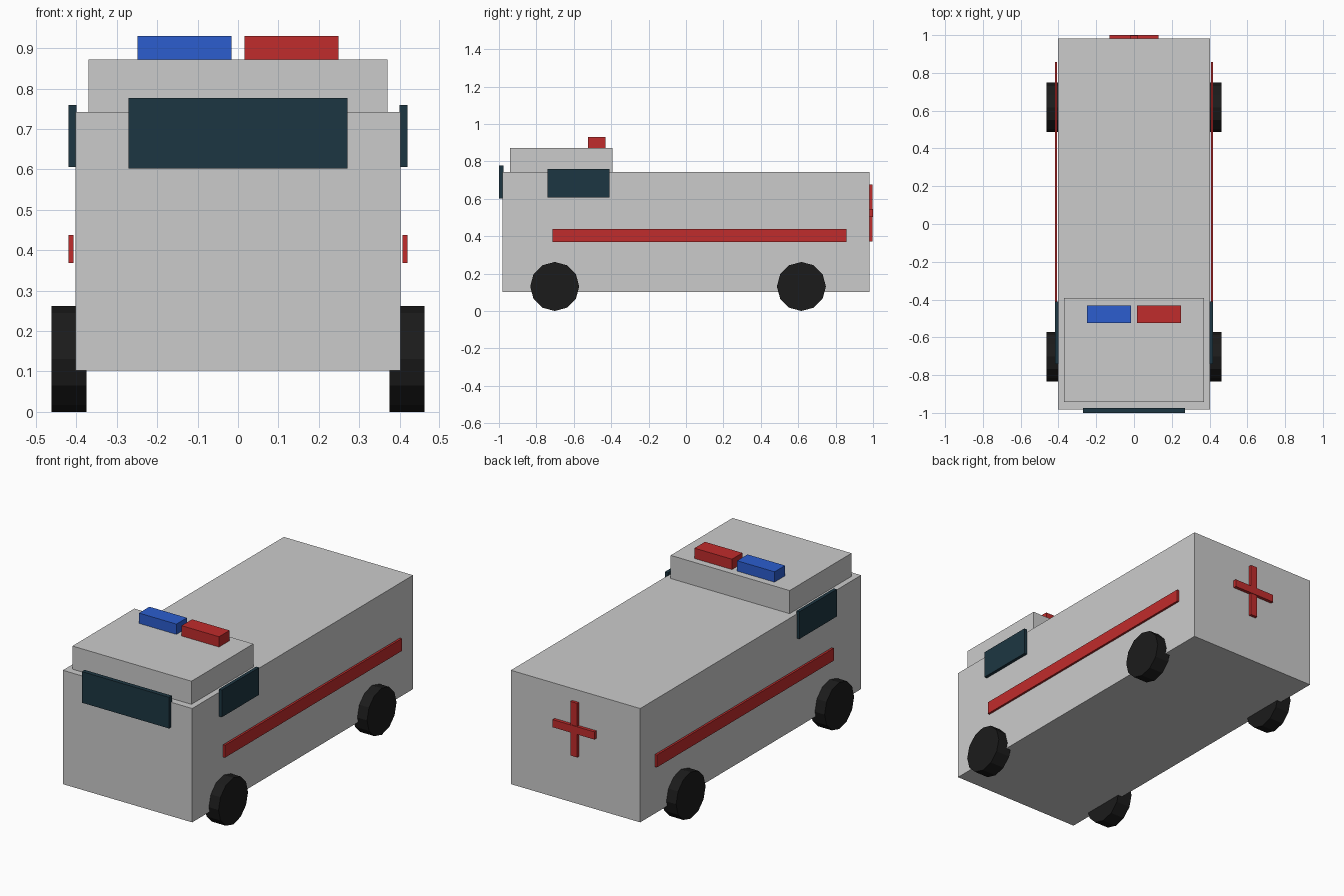
import bpy
from math import pi

if "Cube" in bpy.data.objects:
    bpy.data.objects.remove(bpy.data.objects["Cube"])


def mat(name, rgb):
    m = bpy.data.materials.new(name)
    m.diffuse_color = (*rgb, 1)
    m.use_nodes = True
    m.node_tree.nodes["Principled BSDF"].inputs["Base Color"].default_value = m.diffuse_color
    return m


red = mat("red", (0.53, 0.025, 0.025))
blue = mat("blue", (0.025, 0.11, 0.62))
glass = mat("glass", (0.012, 0.037, 0.054))
rubber = mat("rubber", (0.011, 0.011, 0.011))
white = mat("body_paint", (0.68, 0.69, 0.7))


def box(name, x, y, z, m):
    """Box from (min, max) ranges on each axis."""
    bpy.ops.mesh.primitive_cube_add(size=1, location=[(a + b) / 2 for a, b in (x, y, z)])
    o = bpy.context.object
    o.name = name
    o.scale = [b - a for a, b in (x, y, z)]
    o.data.materials.append(m)
    return o


# Body and raised cab roof
box("body", (-0.402, 0.402), (-0.981, 0.981), (0.102, 0.742), white)
box("cab_roof", (-0.37, 0.37), (-0.942, -0.392), (0.735, 0.872), white)

# Windshield
box("windshield", (-0.271, 0.271), (-1.0, -0.975), (0.602, 0.777), glass)

# Roof lights
box("blue_light", (-0.249, -0.016), (-0.524, -0.431), (0.87, 0.93), blue)
box("red_light", (0.016, 0.249), (-0.524, -0.431), (0.87, 0.93), red)

# Rear cross
box("cross_upright", (-0.021, 0.021), (0.978, 0.997), (0.371, 0.675), red)
box("cross_bar", (-0.13, 0.13), (0.982, 1.0), (0.502, 0.545), red)

for side, s in (("left", -1), ("right", 1)):
    # Side window and stripe
    box(side + "_window", sorted((s * 0.40, s * 0.419)), (-0.741, -0.41), (0.606, 0.759), glass)
    box(side + "_stripe", sorted((s * 0.407, s * 0.419)), (-0.714, 0.857), (0.368, 0.438), red)
    # Wheels
    for end, y in (("front", -0.702), ("rear", 0.617)):
        bpy.ops.mesh.primitive_cylinder_add(vertices=12, radius=0.131, depth=0.087,
                                            location=(s * 0.4185, y, 0.131),
                                            rotation=(0, pi / 2, 0))
        w = bpy.context.object
        w.name = f"{side}_{end}_wheel"
        w.data.materials.append(rubber)
